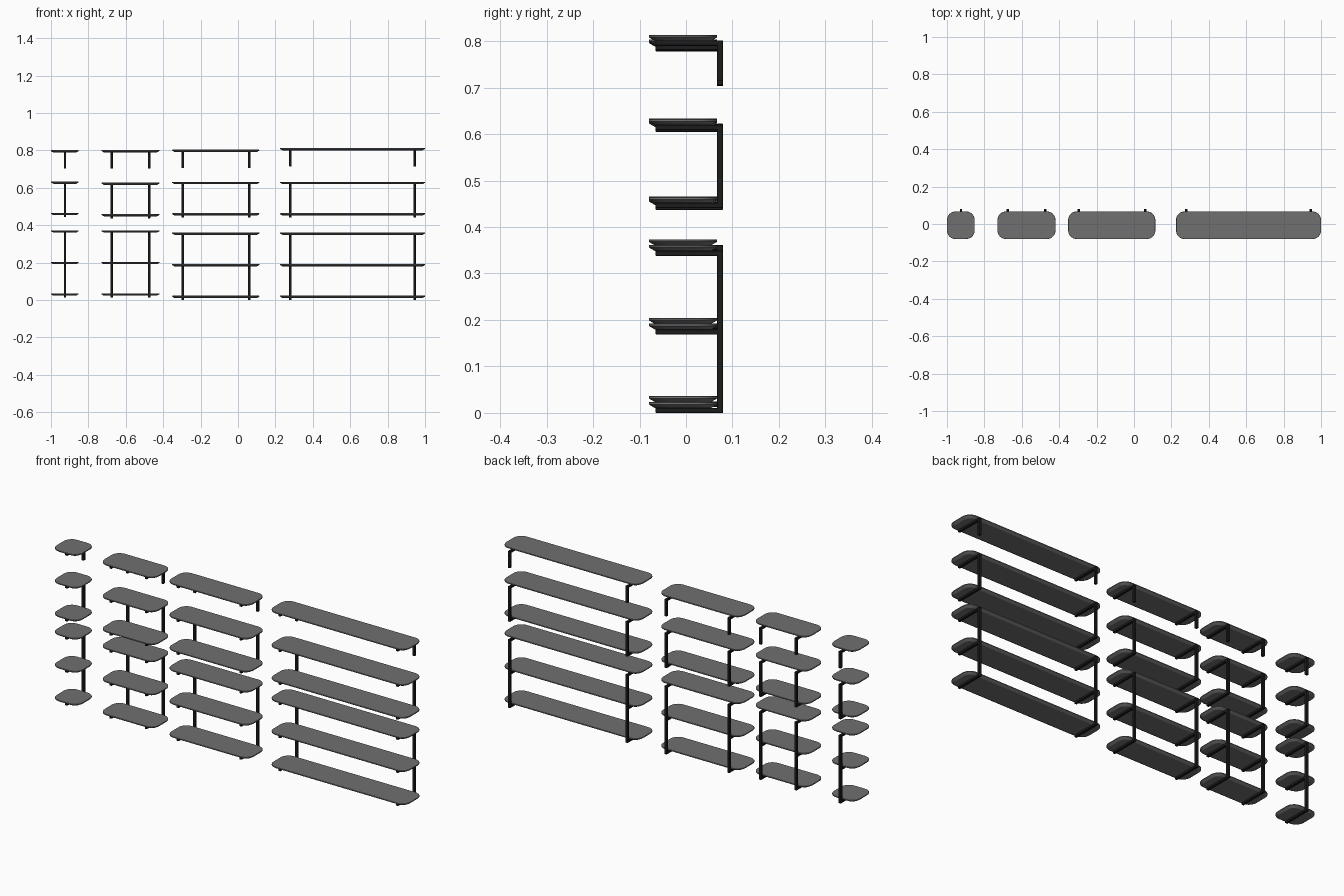
import bpy, bmesh
from math import sin, cos, pi

if "Cube" in bpy.data.objects:
    bpy.data.objects.remove(bpy.data.objects["Cube"])


def material(name, v):
    m = bpy.data.materials.new(name)
    m.diffuse_color = (v, v, v, 1)
    m.use_nodes = True
    m.node_tree.nodes["Principled BSDF"].inputs["Base Color"].default_value = m.diffuse_color
    return m


GREY = material("grey_board", 0.16)
BLACK = material("black_metal", 0.012)

Y0, Y1 = -0.08, 0.067          # shelf depth range
THICK, BAR = 0.0125, 0.013     # shelf thickness, metal bar size
POST_Y = 0.08 - BAR / 2


def finish(name, bm, mat):
    bmesh.ops.recalc_face_normals(bm, faces=bm.faces)
    me = bpy.data.meshes.new(name)
    bm.to_mesh(me)
    bm.free()
    ob = bpy.data.objects.new(name, me)
    bpy.context.collection.objects.link(ob)
    me.materials.append(mat)
    bpy.ops.object.select_all(action='DESELECT')
    bpy.context.view_layer.objects.active = ob
    ob.select_set(True)
    bpy.ops.object.shade_smooth_by_angle(angle=0.5)
    return ob


def outline(x0, x1, inset, r=0.045, n=8):
    """Rounded rectangle, inset evenly on all sides."""
    pts = []
    corners = [(x1 - r, Y1 - r), (x0 + r, Y1 - r), (x0 + r, Y0 + r), (x1 - r, Y0 + r)]
    for q, (cx, cy) in enumerate(corners):
        for i in range(n + 1):
            a = pi / 2 * (q + i / n)
            pts.append((cx + (r - inset) * cos(a), cy + (r - inset) * sin(a)))
    return pts


def shelf(name, x0, x1, top):
    # board with an undercut lower edge and eased top edge
    bm = bmesh.new()
    rings = []
    for inset, dz in ((0.013, -THICK), (0.001, -0.0055), (0, -0.0045),
                      (0, -0.001), (0.001, 0)):
        rings.append([bm.verts.new((x, y, top + dz)) for x, y in outline(x0, x1, inset)])
    for a, b in zip(rings, rings[1:]):
        for i in range(len(a)):
            j = (i + 1) % len(a)
            bm.faces.new((a[i], a[j], b[j], b[i]))
    bm.faces.new(rings[0])
    bm.faces.new(rings[-1])
    finish(name, bm, GREY)


def bar(name, x, ya, yb, za, zb):
    bm = bmesh.new()
    bmesh.ops.create_cube(bm, size=1)
    for v in bm.verts:
        v.co = (x + v.co.x * BAR, (ya + yb) / 2 + v.co.y * (yb - ya),
                (za + zb) / 2 + v.co.z * (zb - za))
    bmesh.ops.bevel(bm, geom=bm.edges[:], offset=0.0012, segments=1, affect='EDGES')
    finish(name, bm, BLACK)


# column: name, x range, post positions, shelf tops (low/mid/top unit), top unit post foot
columns = [
    ("tiny", -1.0, -0.852, [-0.925], [(0.036, 0.204, 0.373), (0.466, 0.634), (0.801,)], 0.703),
    ("short", -0.73, -0.42, [-0.675, -0.475], [(0.036, 0.204, 0.373), (0.460, 0.628), (0.802,)], 0.704),
    ("medium", -0.352, 0.114, [-0.295, 0.06], [(0.023, 0.192, 0.361), (0.464, 0.632), (0.804,)], 0.705),
    ("long", 0.225, 1.0, [0.28, 0.945], [(0.023, 0.192, 0.361), (0.464, 0.632), (0.813,)], 0.715),
]

for cname, x0, x1, posts, units, foot in columns:
    for uname, tops in zip(("lower", "middle", "upper"), units):
        base = tops[0] - THICK - BAR + 0.0025
        if len(tops) == 1:
            base = foot
        for k, t in enumerate(tops):
            shelf(f"{cname}_{uname}_shelf_{k}", x0, x1, t)
        for p, px in enumerate(posts):
            # upright at the back, one support arm under each shelf
            bar(f"{cname}_{uname}_post_{p}", px, POST_Y - BAR / 2, POST_Y + BAR / 2,
                base, tops[-1] - THICK + 0.001)
            for k, t in enumerate(tops):
                bar(f"{cname}_{uname}_arm_{p}_{k}", px, -0.066, POST_Y + BAR / 2 - 0.001,
                    t - THICK - BAR + 0.0025, t - THICK + 0.0005)
